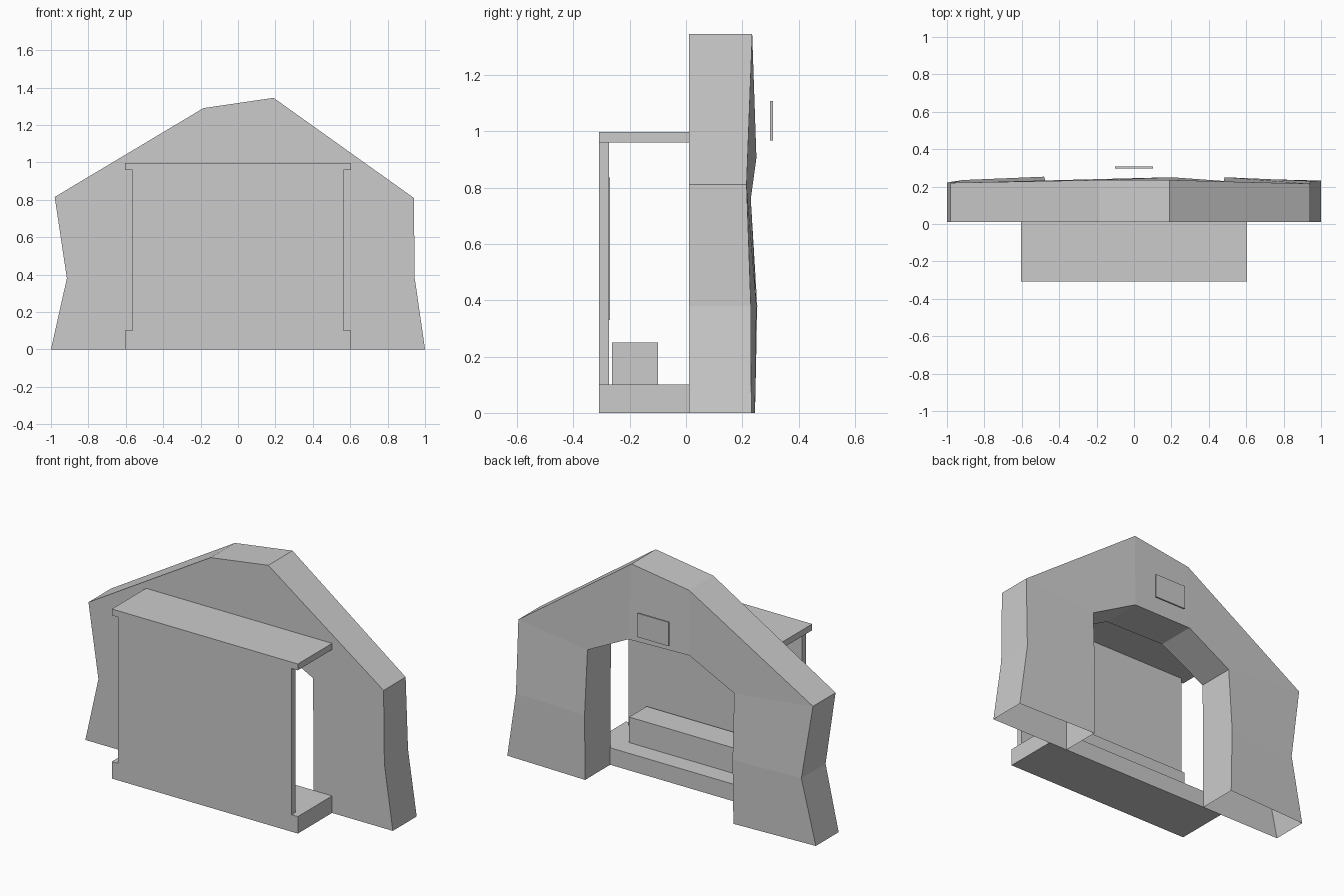
import bpy, bmesh

if "Cube" in bpy.data.objects:
    bpy.data.objects.remove(bpy.data.objects["Cube"])


def finish(name, bm):
    bmesh.ops.recalc_face_normals(bm, faces=bm.faces[:])
    me = bpy.data.meshes.new(name)
    bm.to_mesh(me)
    bm.free()
    ob = bpy.data.objects.new(name, me)
    bpy.context.collection.objects.link(ob)
    return ob


def box(name, half_x, y0, y1, z0, z1, open_ends=False):
    bm = bmesh.new()
    bmesh.ops.create_cube(bm, size=1)
    for v in bm.verts:
        v.co = (v.co.x * 2 * half_x,
                y0 + (v.co.y + 0.5) * (y1 - y0),
                z0 + (v.co.z + 0.5) * (z1 - z0))
    if open_ends:
        bm.normal_update()
        ends = [f for f in bm.faces if abs(f.normal.z) > 0.9]
        bmesh.ops.delete(bm, geom=ends, context='FACES_ONLY')
    return finish(name, bm)


# Rough-cut arch: (x, z, back y) along the outer and inner outlines
outer = [(-1, 0, .222), (-.915, .38, .235), (-.98, .815, .22), (-.185, 1.29, .235),
         (.19, 1.345, .235), (.94, .81, .215), (.945, .38, .23), (1, 0, .232)]
inner = [(-.48, 0, .245), (-.48, .38, .253), (-.475, .76, .23), (-.19, .91, .24),
         (.2, .905, .25), (.48, .76, .23), (.485, .38, .25), (.485, 0, .245)]
FRONT = 0.01

bm = bmesh.new()
rails = []
for outline in (outer, inner):
    rails.append([bm.verts.new((x, FRONT, z)) for x, z, y in outline])
    rails.append([bm.verts.new((x, y, z)) for x, z, y in outline])
out_front, out_back, in_front, in_back = rails
for a, b in ((out_front, out_back), (out_back, in_back),
             (in_back, in_front), (in_front, out_front)):
    for i in range(len(a) - 1):
        bm.faces.new((a[i], a[i + 1], b[i + 1], b[i]))
finish("arch", bm)

# Alcove: base, canopy and rear wall
box("base", .605, -.308, .012, 0, .10)
box("canopy", .605, -.308, .012, .96, .997)
box("rear_wall", .565, -.308, -.273, .10, .96, open_ends=True)

# Bench and the panel on the rear wall
box("bench", .44, -.263, -.10, .10, .25)
box("wall_panel", .405, -.273, -.27, .33, .835)

# Floating plaque above the opening
box("plaque", .102, .298, .308, .967, 1.107)
